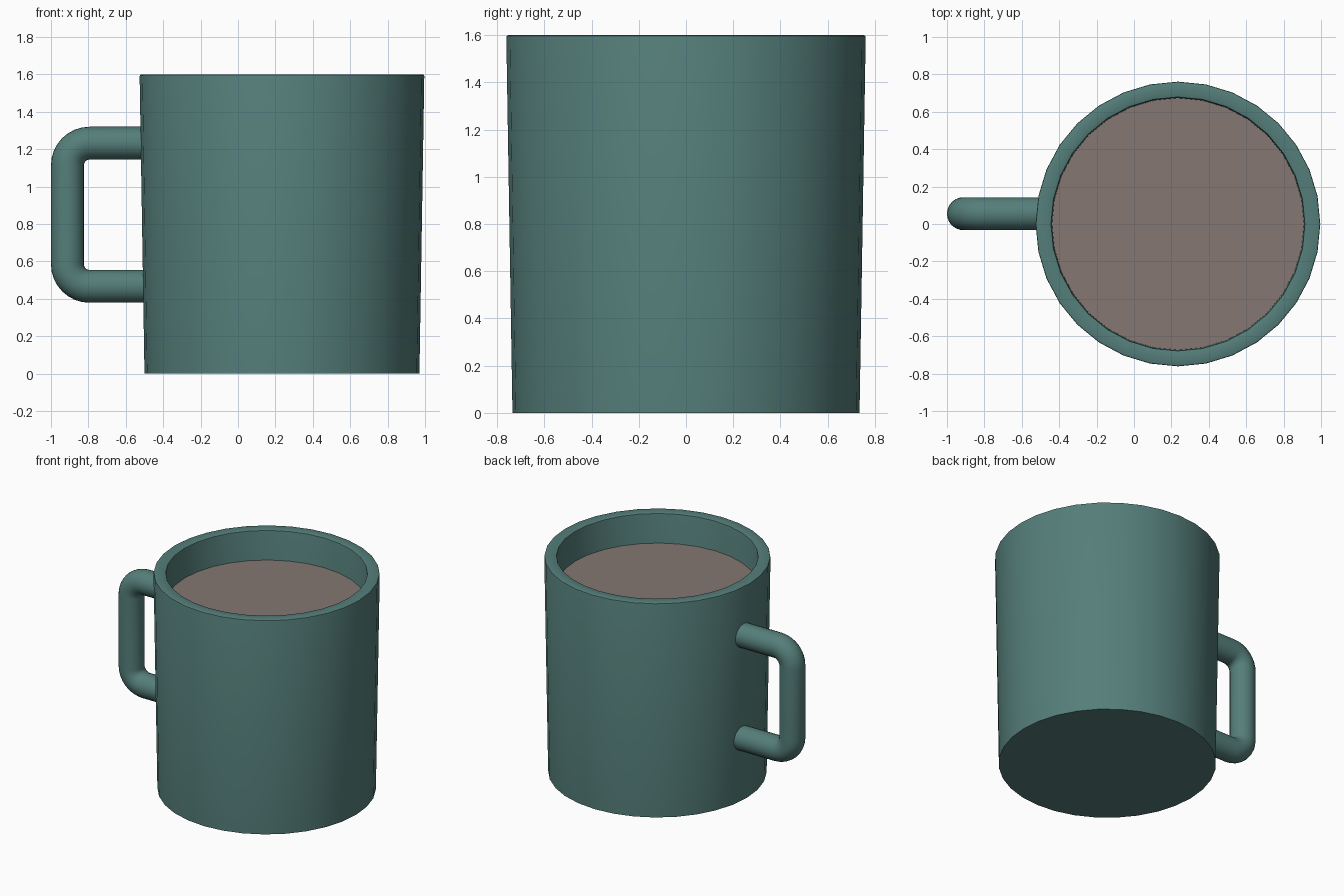
import bpy, bmesh
from math import sin, cos, pi, radians

if "Cube" in bpy.data.objects:
    bpy.data.objects.remove(bpy.data.objects["Cube"])

CX = 0.235      # mug axis
SIDES = 32


def material(name, rgb):
    m = bpy.data.materials.new(name)
    m.diffuse_color = (*rgb, 1)
    m.use_nodes = True
    m.node_tree.nodes["Principled BSDF"].inputs["Base Color"].default_value = m.diffuse_color
    return m


def lathe(name, profile, mat):
    """Revolve (radius, z) points around the mug axis; open ends get capped."""
    bm = bmesh.new()
    rings = [[bm.verts.new((r * cos(2 * pi * i / SIDES), r * sin(2 * pi * i / SIDES), z))
              for i in range(SIDES)] for r, z in profile]
    for a, b in zip(rings, rings[1:]):
        for i in range(SIDES):
            j = (i + 1) % SIDES
            bm.faces.new((a[i], a[j], b[j], b[i]))
    bm.faces.new(rings[0][::-1])
    bm.faces.new(rings[-1])
    return finish(name, bm, mat, (CX, 0, 0))


def finish(name, bm, mat, loc=(0, 0, 0)):
    bmesh.ops.recalc_face_normals(bm, faces=bm.faces)
    mesh = bpy.data.meshes.new(name)
    bm.to_mesh(mesh)
    bm.free()
    mesh.materials.append(mat)
    ob = bpy.data.objects.new(name, mesh)
    ob.location = loc
    bpy.context.collection.objects.link(ob)
    bpy.ops.object.select_all(action='DESELECT')
    ob.select_set(True)
    bpy.context.view_layer.objects.active = ob
    bpy.ops.object.shade_smooth_by_angle(angle=radians(35))
    return ob


def tube(name, path, radius, y, mat, sides=24):
    """Sweep a circle along frames (x, z, angle of travel) in the XZ plane."""
    bm = bmesh.new()
    rings = []
    for x, z, a in path:
        nx, nz = -sin(a), cos(a)
        rings.append([bm.verts.new((x + radius * cos(t) * nx, y + radius * sin(t),
                                    z + radius * cos(t) * nz))
                      for t in (2 * pi * i / sides for i in range(sides))])
    for a, b in zip(rings, rings[1:]):
        for i in range(sides):
            j = (i + 1) % sides
            bm.faces.new((a[i], a[j], b[j], b[i]))
    bm.faces.new(rings[0][::-1])
    bm.faces.new(rings[-1])
    return finish(name, bm, mat)


teal = material("teal_glaze", (0.09, 0.21, 0.195))
brown = material("cocoa", (0.235, 0.185, 0.165))

# Mug body: tapered outer wall, eased rim, inner wall and floor
lathe("mug_body", [(0.735, 0), (0.761, 1.59), (0.759, 1.597), (0.752, 1.6),
                   (0.685, 1.6), (0.679, 1.597), (0.677, 1.59), (0.655, 0.09)], teal)

# Drink surface
lathe("drink", [(0.655, 0.1), (0.6735, 1.38)], brown)

# Handle: rounded rectangular loop sunk into the wall
XO, ZT, ZB, R, STEPS = -0.912, 1.232, 0.467, 0.118, 8
path = [(-0.46, ZT, pi)]
for cz, start in ((ZT - R, pi / 2), (ZB + R, pi)):
    for k in range(STEPS + 1):
        t = start + k / STEPS * pi / 2
        path.append((XO + R + R * cos(t), cz + R * sin(t), t + pi / 2))
path.append((-0.46, ZB, 2 * pi))
tube("handle", path, 0.088, 0.055, teal)
